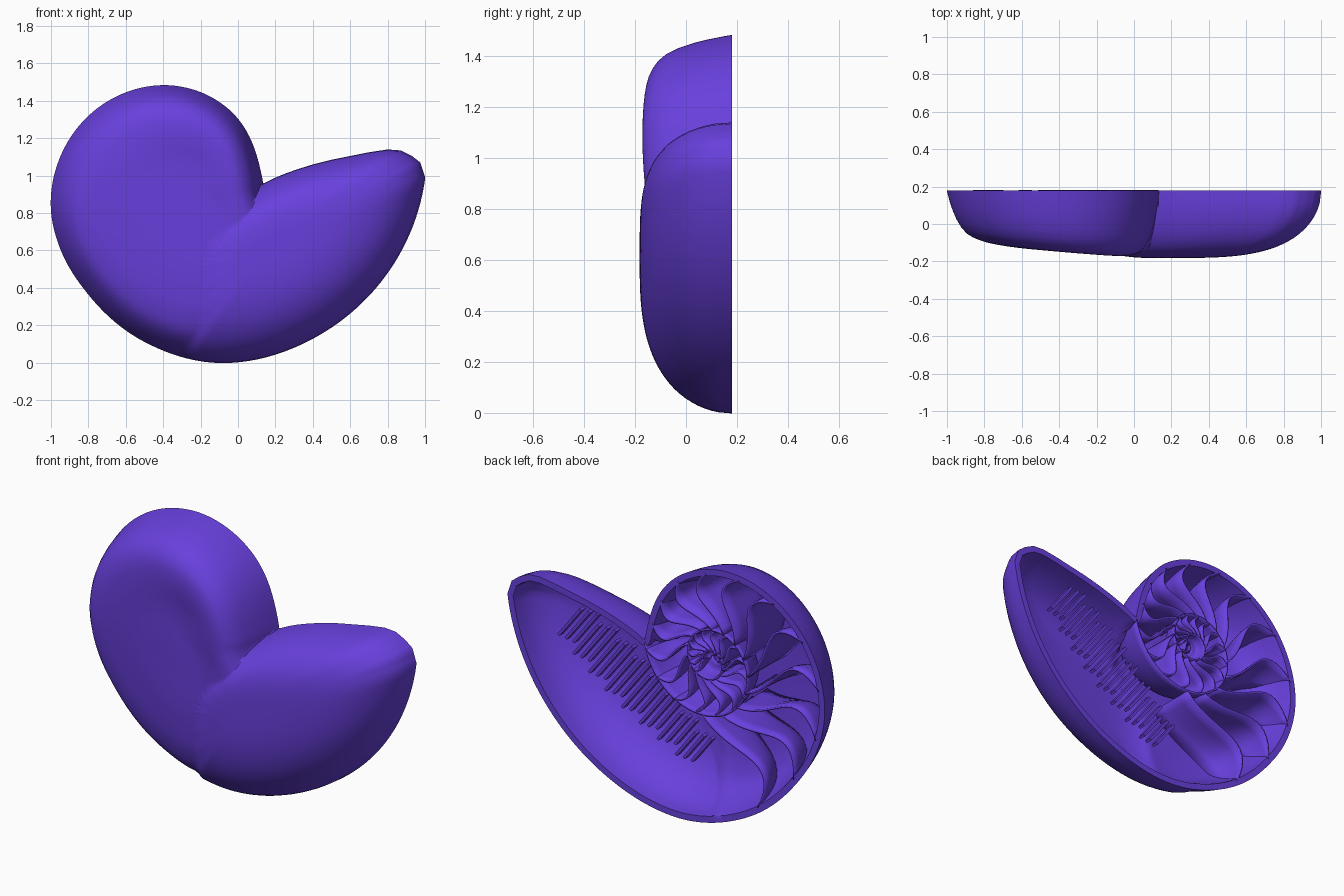
import bpy, bmesh, math
from mathutils import Vector

if "Cube" in bpy.data.objects:
    bpy.data.objects.remove(bpy.data.objects["Cube"])

CX, CZ, CUT = -0.275, 0.945, 0.18      # spiral centre and cut plane
mat = bpy.data.materials.new("purple")
mat.diffuse_color = (0.138, 0.051, 0.716, 1)
mat.use_nodes = True
mat.node_tree.nodes["Principled BSDF"].inputs["Base Color"].default_value = mat.diffuse_color


def smooth(a, b, v):
    t = min(1, max(0, (v - a) / (b - a)))
    return t * t * (3 - 2 * t)


# smooth curve through a table of (position, value)
def lookup(tab, p):
    p = min(max(p, tab[0][0]), tab[-1][0])
    slope = [(tab[min(i + 1, len(tab) - 1)][1] - tab[max(i - 1, 0)][1]) /
             (tab[min(i + 1, len(tab) - 1)][0] - tab[max(i - 1, 0)][0]) for i in range(len(tab))]
    for i in range(len(tab) - 1):
        (a, u), (b, v) = tab[i], tab[i + 1]
        if p <= b:
            h, t = b - a, (p - a) / (b - a)
            return (u + (v - u) * t * t * (3 - 2 * t)
                    + h * slope[i] * t * (1 - t) ** 2 - h * slope[i + 1] * t * t * (1 - t))


# gentle deviation of the outer whorl from a perfect spiral
WOBBLE = [(0, 1), (14, .945), (30, .925), (61, .947), (82, .965), (103, .985), (140, 1.01),
          (165, 1.016), (188, 1.008), (208, .978), (228, .953), (255, .968), (285, 1), (400, 1)]


def spiral(deg):
    r = 0.41 * 3 ** (deg / 360)
    return r if deg <= 0 else r * lookup(WOBBLE, deg) * (1 + 0.03 * smooth(300, 360, deg))


def polar(r, deg):
    a = math.radians(deg)
    return CX + r * math.cos(a), CZ + r * math.sin(a)


PROFILE = [(0, .92), (.25, .93), (.5, .95), (.68, .92), (.78, .85), (.86, .73),
           (.92, .53), (.97, .25), (1, 0)]

# aperture lip, drawn from the tip back to the coil
LIP = [(.975, 1.07), (.93, 1.105), (.87, 1.135), (.8, 1.14), (.7, 1.125), (.6, 1.105),
       (.5, 1.085), (.4, 1.06), (.32, 1.035), (.25, 1.01), (.19, .985), (.14, .96)]
POD = ([polar(spiral(d), d) for d in range(270, 363, 4)] + LIP +
       [(-.05, .87), (-.2, .75), (-.29, .62), (-.34, .48), (-.355, .3), (-.335, .14)])
PX, PZ = 0.15, 0.6


# Bulge of the body chamber
def pod_depth(x, z):
    dx, dz = x - PX, z - PZ
    power = 3.4 + 0.6 * dz / (math.hypot(dx, dz) + 1e-6)
    for (ax, az), (bx, bz) in zip(POD, POD[1:] + POD[:1]):
        ex, ez = bx - ax, bz - az
        den = dx * ez - dz * ex
        if abs(den) < 1e-9:
            continue
        t = ((ax - PX) * ez - (az - PZ) * ex) / den
        s = ((ax - PX) * dz - (az - PZ) * dx) / den
        if t > 0 and -1e-6 <= s <= 1 + 1e-6:
            return 0.362 * math.sqrt(max(0, 1 - (1 / t) ** power))
    return 0.362


# Bulge of the coil
def coil_depth(x, z):
    r = math.hypot(x - CX, z - CZ)
    d = math.degrees(math.atan2(z - CZ, x - CX)) % 360
    k = smooth(265, 360, d)
    p = r / (spiral(min(d, 300)) * (1 - k) + spiral(0) * k)
    if p >= 1:
        return 0
    w = 0.1 * math.cos(math.radians(d - 35)) - 0.015
    return 0.345 * (lookup(PROFILE, p) + w * math.sin(math.pi * p * p))


def depth(x, z):
    return max(coil_depth(x, z), pod_depth(x, z))


def add_object(name, bm, thick=0):
    bmesh.ops.recalc_face_normals(bm, faces=bm.faces)
    me = bpy.data.meshes.new(name)
    bm.to_mesh(me)
    bm.free()
    me.materials.append(mat)
    ob = bpy.data.objects.new(name, me)
    bpy.context.collection.objects.link(ob)
    if thick:
        mod = ob.modifiers.new("thickness", "SOLIDIFY")
        mod.thickness, mod.offset = thick, 0
    bpy.ops.object.select_all(action='DESELECT')
    ob.select_set(True)
    bpy.context.view_layer.objects.active = ob
    bpy.ops.object.shade_smooth_by_angle(angle=math.radians(40))


def grid(bm, rows):
    vs = [[bm.verts.new(c) for c in row] for row in rows]
    for a, b in zip(vs, vs[1:]):
        for i in range(len(a) - 1):
            bm.faces.new((a[i], a[i + 1], b[i + 1], b[i]))


# Outer shell: domed front following the spiral, open at the cut plane
outline = [polar(spiral(d), d) for d in range(2, 363, 2)]
for a, b in zip([outline[-1]] + LIP, LIP):
    outline += [(a[0] + (b[0] - a[0]) * t, a[1] + (b[1] - a[1]) * t) for t in (.33, .67, 1)]
OX, OZ = -0.05, 0.55
STEPS = [1, .992, .98, .965, .945, .92, .89, .86, .83, .8] + [.8 - .03 * i for i in range(1, 26)]
bm = bmesh.new()
n = len(outline)
loops = []
for t in STEPS:
    loop = []
    for x, z in outline:
        px, pz = OX + (x - OX) * t, OZ + (z - OZ) * t
        loop.append(bm.verts.new((px, CUT - (0 if t == 1 else depth(px, pz)), pz)))
    loops.append(loop)
tip = bm.verts.new((OX, CUT - depth(OX, OZ), OZ))
for a, b in zip(loops, loops[1:]):
    for i in range(n):
        j = (i + 1) % n
        bm.faces.new((a[i], a[j], b[j], b[i]))
for i in range(n):
    bm.faces.new((loops[-1][i], loops[-1][(i + 1) % n], tip))
for f in bm.faces:
    f.normal_update()
if sum(f.normal.y * f.calc_area() for f in bm.faces) > 0:
    bmesh.ops.reverse_faces(bm, faces=bm.faces)
bm.normal_update()
# inner skin with a flat rim in the cut plane
rim = set(loops[0])
inner = {}
for v in list(bm.verts):
    nrm = v.normal.copy()
    if v in rim:
        nrm = Vector((nrm.x, 0, nrm.z)).normalized()
    c = v.co - nrm * 0.036
    c.y = CUT if v in rim else min(c.y, CUT)
    inner[v] = bm.verts.new(c)
for f in list(bm.faces):
    bm.faces.new([inner[v] for v in reversed(f.verts)])
for i in range(n):
    a, b = loops[0][i], loops[0][(i + 1) % n]
    bm.faces.new((a, b, inner[b], inner[a]))
add_object("outer_shell", bm)


# Depth of the chamber floor inside a whorl
def floor_depth(x, z, r, deg):
    if deg > 0:
        return max(0.01, depth(x, z) - 0.025)
    R = spiral(deg)
    return max(0.004, min(0.3, 0.76 * R) * lookup(PROFILE, min(1, r / R)))


# Inner whorls: rounded spiral wall winding to the middle
bm = bmesh.new()
rows = []
for d in range(-720, 1, 6):
    R = spiral(d)
    row = []
    for p in (1, .985, .97, .945, .92, .89, .86, .82, .78, .68, .5, .34):
        x, z = polar(R * p, d)
        row.append((x, CUT - min(0.3, 0.76 * R) * lookup(PROFILE, p), z))
    rows.append(row)
grid(bm, rows)
add_object("inner_whorls", bm, 0.012)

# Septa: curved partitions between the chambers
bm = bmesh.new()
for k in range(29):
    out = 248 - 23 * k
    R_in, R_out = spiral(out + 30 - 360), spiral(out)
    if out > 0:
        R_out -= 0.025
    rows = []
    for i in range(15):
        s = i / 14
        r = R_in + (R_out - R_in) * s
        row = []
        for j in range(5):                 # dished like a watch glass
            q = j / 4
            ang = out + 30 * (1 - s) - 22 * math.sin(math.pi * s) * (1 - 0.45 * q * q)
            x, z = polar(r, ang)
            row.append((x, CUT - floor_depth(x, z, r, ang) * q, z))
        rows.append(row)
    grid(bm, rows)
add_object("septa", bm, 0.011)

# Comb of thin bars in the body chamber, stepped in groups of three
bm = bmesh.new()
along = Vector((-0.79, 0, -0.61)).normalized()
across = Vector((-0.61, 0, 0.79)).normalized()
COUNT = 24
for i in range(COUNT):
    t = i / (COUNT - 1)
    c = Vector((.62 - .76 * t, .125 - .06 * t, .93 - .58 * t))
    c += across * (0.025 * (i % 3 - 1))
    half = 0.1 + 0.045 * math.sin(math.pi * min(1, t + .1))
    vs = [bm.verts.new(c + along * (.008 * a) + across * (half * b) + Vector((0, .02 * e, 0)))
          for a in (-1, 1) for b in (-1, 1) for e in (-1, 1)]
    for q in ((0, 1, 3, 2), (4, 6, 7, 5), (0, 4, 5, 1), (2, 3, 7, 6), (0, 2, 6, 4), (1, 5, 7, 3)):
        bm.faces.new([vs[m] for m in q])
add_object("chamber_bars", bm)
